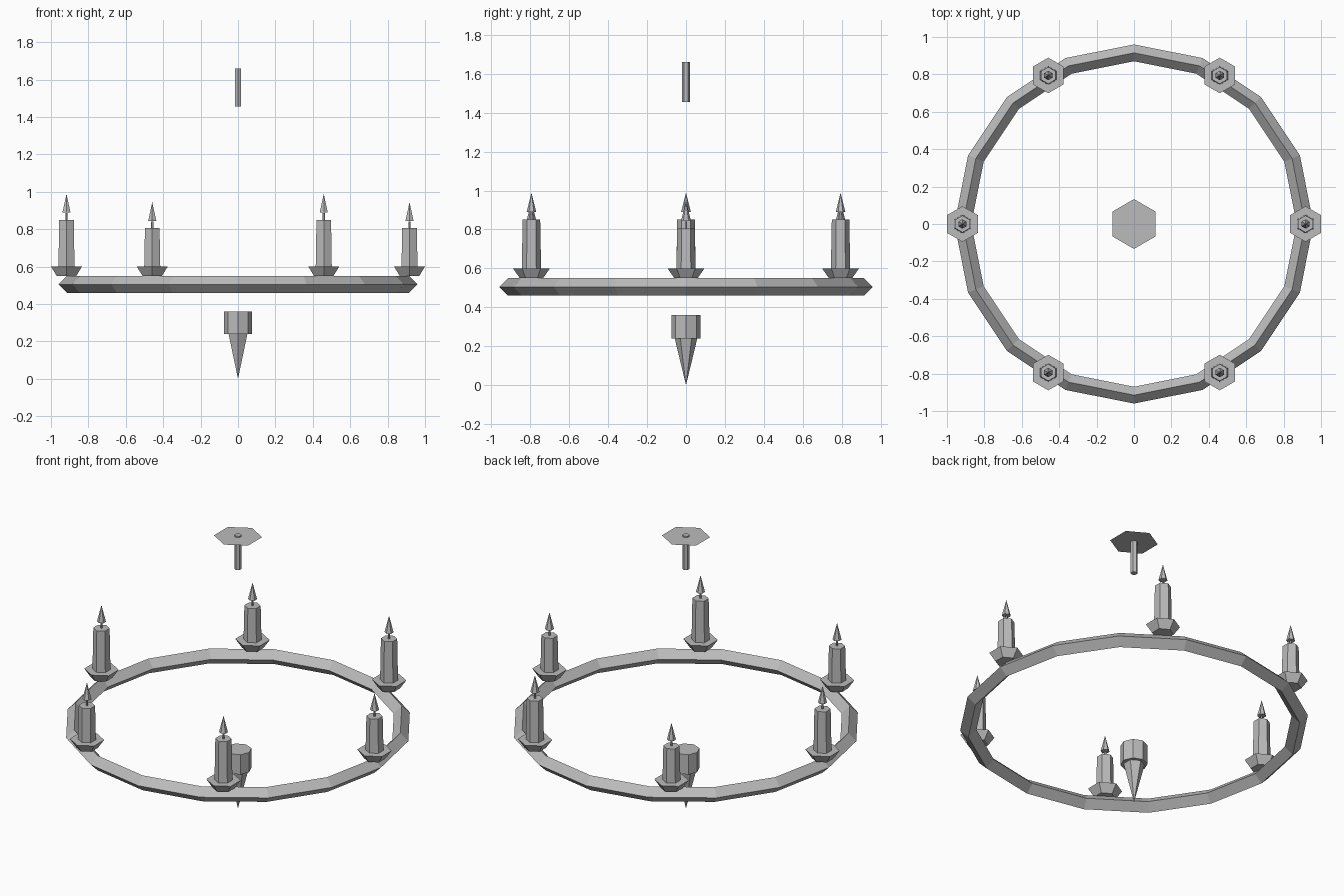
import bpy, math

if "Cube" in bpy.data.objects:
    bpy.data.objects.remove(bpy.data.objects["Cube"])

grey = bpy.data.materials.new("light grey")
grey.diffuse_color = (0.5, 0.5, 0.5, 1)
grey.use_nodes = True
grey.node_tree.nodes["Principled BSDF"].inputs["Base Color"].default_value = grey.diffuse_color


def finish(name):
    ob = bpy.context.object
    ob.name = name
    ob.data.materials.clear()
    ob.data.materials.append(grey)
    return ob


def cone(name, sides, r_low, r_high, z_low, z_high, x=0, y=0):
    bpy.ops.mesh.primitive_cone_add(vertices=sides, radius1=r_low, radius2=r_high,
                                    depth=z_high - z_low,
                                    location=(x, y, (z_low + z_high) / 2))
    return finish(name)


RING = 0.917

# diamond-section hoop
bpy.ops.mesh.primitive_torus_add(major_segments=16, minor_segments=4,
                                 major_radius=0.915, minor_radius=0.045,
                                 location=(0, 0, 0.505))
finish("hoop")

# six candles, alternating heights
for i in range(6):
    a = math.radians(60 * i)
    x, y = RING * math.cos(a), RING * math.sin(a)
    top = 0.85 if i % 2 else 0.806
    cone(f"drip_cup_{i}", 6, 0.06, 0.095, 0.55, 0.6, x, y)
    cone(f"candle_{i}", 6, 0.05, 0.045, 0.58, top, x, y)
    cone(f"wick_{i}", 5, 0.006, 0.006, top, top + 0.036, x, y)
    cone(f"flame_{i}", 6, 0.025, 0, top + 0.039, top + 0.139, x, y)

# hanging finial below the hoop
cone("finial_cap", 8, 0.075, 0.075, 0.24, 0.36)
cone("finial_point", 6, 0, 0.058, 0.0, 0.24)

# ceiling plate and rod
cone("ceiling_rod", 6, 0.02, 0.02, 1.455, 1.66)
bpy.ops.mesh.primitive_circle_add(vertices=6, radius=0.133, fill_type='NGON',
                                  location=(0, 0, 1.652))
finish("ceiling_plate")
